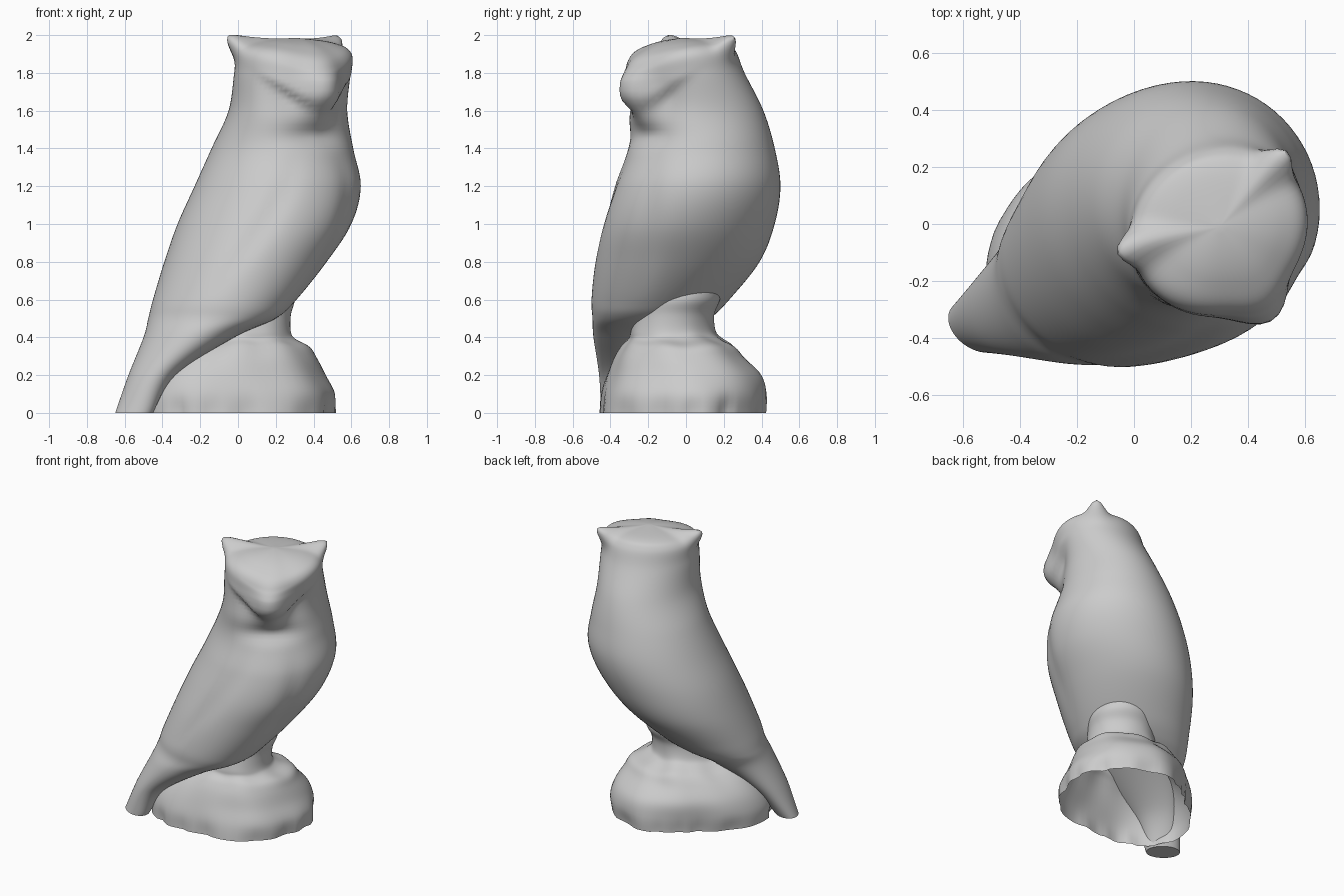
import bpy, bmesh, random
from math import sin, cos, asin, atan2, pi, exp, hypot

if "Cube" in bpy.data.objects:
    bpy.data.objects.remove(bpy.data.objects["Cube"])
random.seed(4)


def gauss(v, w):
    return exp(-(v / w) ** 2)


def wrap(a):
    return (a + pi) % (2 * pi) - pi


def sample(keys, f):
    # Catmull-Rom interpolation along the list of cross-sections
    i = min(int(f), len(keys) - 2)
    t = f - i
    p = [keys[max(0, min(len(keys) - 1, i + k))] for k in (-1, 0, 1, 2)]
    return [0.5 * (2 * b + (c - a) * t + (2 * a - 5 * b + 4 * c - d) * t * t
                   + (3 * b - a - 3 * c + d) * t ** 3) for a, b, c, d in zip(*p)]


def loft(name, keys, steps, sides, deform, bottom=True):
    # keys: z, xmin, xmax, ymin, ymax, skew
    bm = bmesh.new()
    rings = []
    total = (len(keys) - 1) * steps
    for k in range(total + 1):
        z, x0, x1, y0, y1, skew = sample(keys, k / steps)
        ring = []
        for j in range(sides):
            t = 2 * pi * j / sides
            cx, cy = (x0 + x1) / 2, (y0 + y1) / 2
            dx = (x1 - x0) / 2 * cos(t)
            dy = (y1 - y0) / 2 * sin(t + asin(skew))
            s, dz = deform(z, atan2(dy, dx), hypot(dx, dy))
            ring.append(bm.verts.new((cx + dx * s, cy + dy * s, max(0, z + dz))))
        rings.append(ring)
    for a, b in zip(rings, rings[1:]):
        for j in range(sides):
            n = (j + 1) % sides
            bm.faces.new((a[j], a[n], b[n], b[j]))
    bm.faces.new(rings[-1])
    if bottom:
        bm.faces.new(rings[0][::-1])
    me = bpy.data.meshes.new(name)
    bm.to_mesh(me)
    bm.free()
    ob = bpy.data.objects.new(name, me)
    bpy.context.collection.objects.link(ob)
    bpy.ops.object.select_all(action='DESELECT')
    ob.select_set(True)
    bpy.context.view_layer.objects.active = ob
    bpy.ops.object.shade_smooth_by_angle(angle=0.9)
    return ob


# Bird: leaning body from tail tip up to crown, face turned to front right
FACE = -1.03


def bird_shape(z, ang, r):
    psi = wrap(ang - FACE)
    a = abs(psi)
    rim = min(1, r / 0.29) ** 2
    s, dz = 1.0, 0.0
    if z > 1.3:
        # beak and forehead keel
        s += 0.28 * gauss(psi, 0.33) * gauss(z - 1.7, 0.25 if z > 1.7 else 0.1)
        # hollow eye discs under the V-shaped brow
        d = 1.61 + 0.34 * a / 1.9 - z
        if d > 0:
            s -= 0.13 * min(d / 0.04, 1) * gauss(d, 0.17) * gauss(a - 0.55, 0.42)
        # chin notch
        s -= 0.12 * gauss(psi, 0.5) * gauss(z - 1.47, 0.06)
        # forehead slopes down toward the beak
        dz -= 0.08 * gauss(psi, 0.9) * rim * max(0, min(1, (z - 1.75) / 0.15))
        # ear tufts
        ear = gauss(a - 1.9, 0.19) * gauss(z - 1.94, 0.05) * rim
        s += 0.25 * ear
        dz += 0.065 * ear
    # shallow groove along the breast edge of each wing
    if 0.6 < z < 1.4:
        s -= 0.03 * gauss(a - 0.35 - 0.5 * (1.4 - z), 0.15) * sin(pi * (z - 0.6) / 0.8)
    return s, dz


loft("bird_body", [
    (0.00, -0.65, -0.45, -0.45, -0.27, -0.35),
    (0.20, -0.58, -0.33, -0.46, -0.16, -0.25),
    (0.40, -0.50, -0.02, -0.49, 0.00, -0.2),
    (0.50, -0.475, 0.20, -0.495, 0.13, -0.15),
    (0.60, -0.45, 0.31, -0.50, 0.23, -0.1),
    (0.80, -0.39, 0.47, -0.48, 0.39, -0.06),
    (1.00, -0.32, 0.60, -0.44, 0.47, -0.05),
    (1.20, -0.23, 0.65, -0.38, 0.50, -0.02),
    (1.40, -0.14, 0.61, -0.31, 0.47, 0.02),
    (1.60, -0.05, 0.58, -0.32, 0.41, 0.05),
    (1.80, -0.02, 0.60, -0.32, 0.31, 0.08),
    (1.92, 0.00, 0.60, -0.30, 0.26, 0.08),
    (1.965, 0.10, 0.51, -0.20, 0.19, 0.0),
    (1.985, 0.29, 0.31, -0.02, 0.00, 0.0),
], 8, 72, bird_shape)

# Mound: rough rock, open underneath, with chipped lower rim, rising into the legs
waves = [(random.randint(3, 9), random.uniform(0, 6.3), random.uniform(4, 14)) for _ in range(5)]


def rock_shape(z, ang, r):
    rough = sum(sin(n * ang + p + q * z) for n, p, q in waves)
    fade = gauss(max(0, z - 0.3), 0.15)
    low = gauss(z, 0.35)
    s = 1 + 0.007 * rough * fade
    # uneven footprint: cut at the back corners, swollen toward the front right
    s -= 0.13 * gauss(wrap(ang - 0.75), 0.5) * low
    s -= 0.13 * gauss(wrap(ang - 2.4), 0.6) * low
    s += 0.22 * gauss(wrap(ang + 0.8), 0.5) * low
    chips = max(0, sin(13 * ang + 2 * sin(3 * ang)))
    return s - 0.04 * chips * gauss(z, 0.08), 0.004 * rough * gauss(z - 0.35, 0.08)


loft("rock_mound_and_legs", [
    (0.00, -0.52, 0.53, -0.46, 0.44, 0.3),
    (0.10, -0.52, 0.53, -0.45, 0.44, 0.3),
    (0.20, -0.48, 0.48, -0.42, 0.41, 0.27),
    (0.29, -0.41, 0.43, -0.38, 0.32, 0.2),
    (0.35, -0.33, 0.39, -0.34, 0.27, 0.15),
    (0.39, -0.25, 0.31, -0.30, 0.20, 0.05),
    (0.43, -0.20, 0.28, -0.29, 0.16, 0.0),
    (0.52, -0.17, 0.28, -0.27, 0.15, 0.0),
    (0.60, -0.14, 0.30, -0.25, 0.18, 0.0),
    (0.68, -0.10, 0.28, -0.22, 0.18, 0.0),
], 5, 72, rock_shape, bottom=False)
